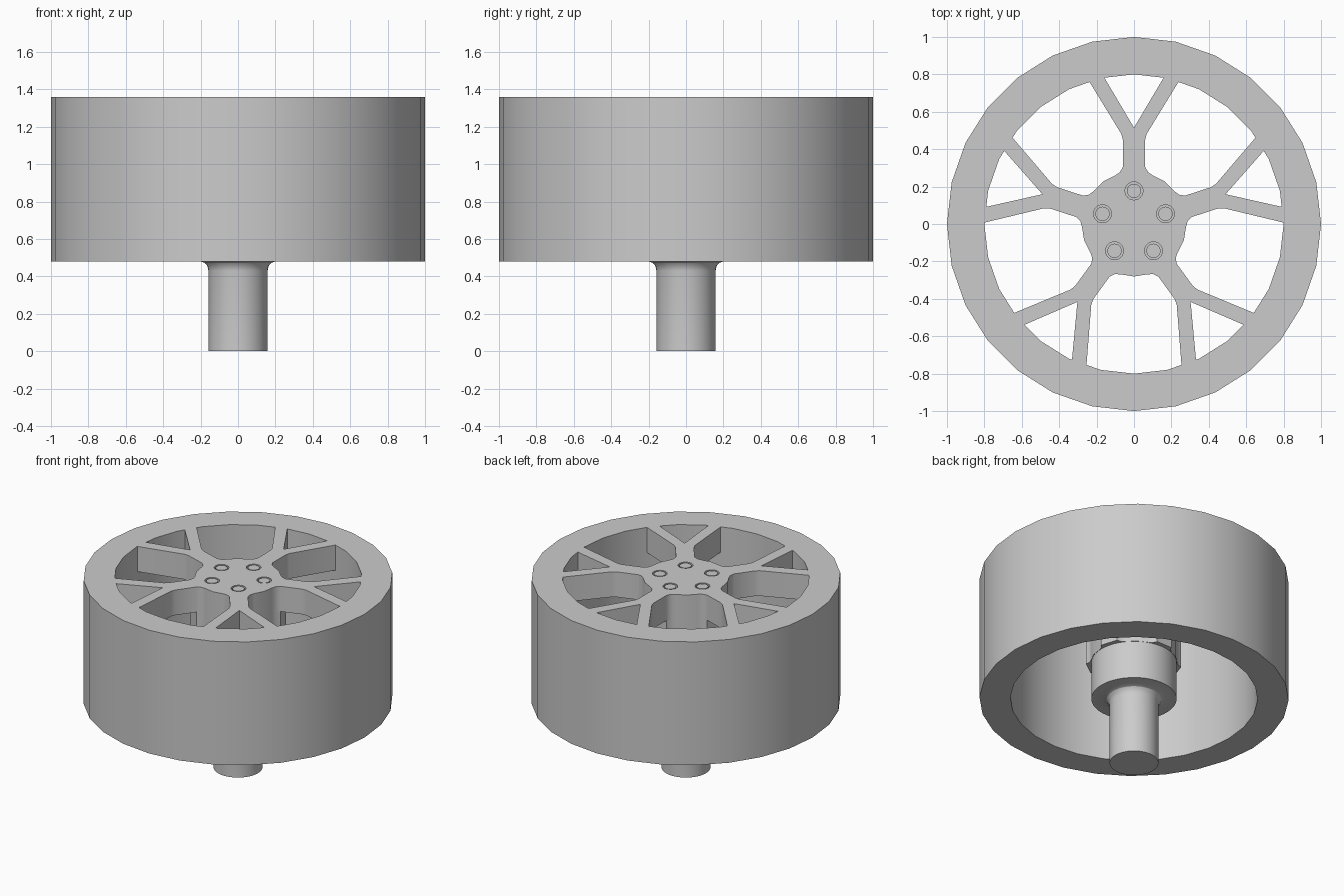
import bpy
import bmesh
import math
from mathutils import Matrix, Vector

cube = bpy.data.objects.get("Cube")
if cube:
    bpy.data.objects.remove(cube, do_unlink=True)

TOP, BASE = 1.36, 0.48      # rim faces
SPOKE_Z, ROOT_Z = 1.18, 0.75  # undersides of the spokes and their roots
SPOKES = 5

metal = bpy.data.materials.new("grey_metal")
metal.use_nodes = True
GREY = (0.6, 0.6, 0.6, 1)
metal.diffuse_color = GREY
for node in metal.node_tree.nodes:
    if node.type == "BSDF_PRINCIPLED":
        node.inputs["Base Color"].default_value = GREY


def finish(name, bm):
    """Turn a bmesh into a named, shaded object."""
    bmesh.ops.remove_doubles(bm, verts=bm.verts, dist=1e-5)
    bmesh.ops.recalc_face_normals(bm, faces=bm.faces)
    mesh = bpy.data.meshes.new(name)
    bm.to_mesh(mesh)
    bm.free()
    mesh.materials.append(metal)
    ob = bpy.data.objects.new(name, mesh)
    bpy.context.collection.objects.link(ob)
    bpy.ops.object.select_all(action="DESELECT")
    ob.select_set(True)
    bpy.context.view_layer.objects.active = ob
    bpy.ops.object.shade_smooth_by_angle(angle=math.radians(30))
    return ob


def lathe(name, profile, sides, closed=False):
    """Spin an (r, z) profile around the z axis."""
    bm = bmesh.new()
    verts = [bm.verts.new((r, 0, z)) for r, z in profile]
    ends = verts[1:] + verts[:1] if closed else verts[1:]
    edges = [bm.edges.new(pair) for pair in zip(verts, ends)]
    bmesh.ops.spin(bm, geom=verts + edges, cent=(0, 0, 0), axis=(0, 0, 1),
                   angle=math.tau, steps=sides, use_merge=False)
    return finish(name, bm)


def star(name, half, z0, z1):
    """Mirror half a spoke outline, repeat it round the hub and extrude it."""
    mirrored = [(-x, y) for x, y in reversed(half[1:]) if x > 0]
    bm = bmesh.new()
    verts = []
    for k in range(SPOKES):
        turn = Matrix.Rotation(math.tau * k / SPOKES, 3, "Z")
        verts += [bm.verts.new(turn @ Vector((x, y, z0))) for x, y in half + mirrored]
    face = bm.faces.new(verts)
    grown = bmesh.ops.extrude_face_region(bm, geom=[face], use_keep_orig=True)
    moved = [g for g in grown["geom"] if isinstance(g, bmesh.types.BMVert)]
    bmesh.ops.translate(bm, verts=moved, vec=(0, 0, z1 - z0))
    return finish(name, bm)


def bolt_ring(name, radius, z0, z1):
    """Five upright cylinders on the bolt circle."""
    bm = bmesh.new()
    for k in range(SPOKES):
        a = math.pi / 2 + math.tau * k / SPOKES
        place = Matrix.Translation((0.177 * math.cos(a), 0.177 * math.sin(a), (z0 + z1) / 2))
        bmesh.ops.create_cone(bm, cap_ends=True, segments=24, radius1=radius,
                              radius2=radius, depth=z1 - z0, matrix=place)
    return finish(name, bm)


# Rim: a plain faceted band
lathe("rim", [(0.8, BASE), (1, BASE), (1, TOP), (0.8, TOP)], 28, closed=True)

# Hub barrel with a filleted axle below it
lathe("hub_and_axle", [(0, 0), (0.158, 0), (0.158, 0.43), (0.163, 0.455), (0.177, 0.472),
                       (0.2, BASE), (0.276, BASE), (0.276, 1.2), (0, 1.2)], 48)

# Hub face and forked spokes as one plate, with deeper roots under it
root = [(0.165, 0.227), (0.1, 0.26), (0.075, 0.277), (0.06, 0.305)]
fork = [(0.06, 0.45), (0.068, 0.482), (0.243, 0.768), (0.163, 0.79), (0, 0.515)]
plate = star("spokes", root + fork, SPOKE_Z, TOP)
star("spoke_roots", root, ROOT_Z, SPOKE_Z)

# Bolts standing in shallow holes
holes = bolt_ring("bolt_hole_cutter", 0.048, TOP - 0.03, TOP + 0.05)
holes.hide_render = True
holes.hide_viewport = True
cut = plate.modifiers.new("bolt_holes", "BOOLEAN")
cut.operation = "DIFFERENCE"
cut.solver = "EXACT"
cut.object = holes
bolt_ring("bolts", 0.038, TOP - 0.04, TOP - 0.002)
